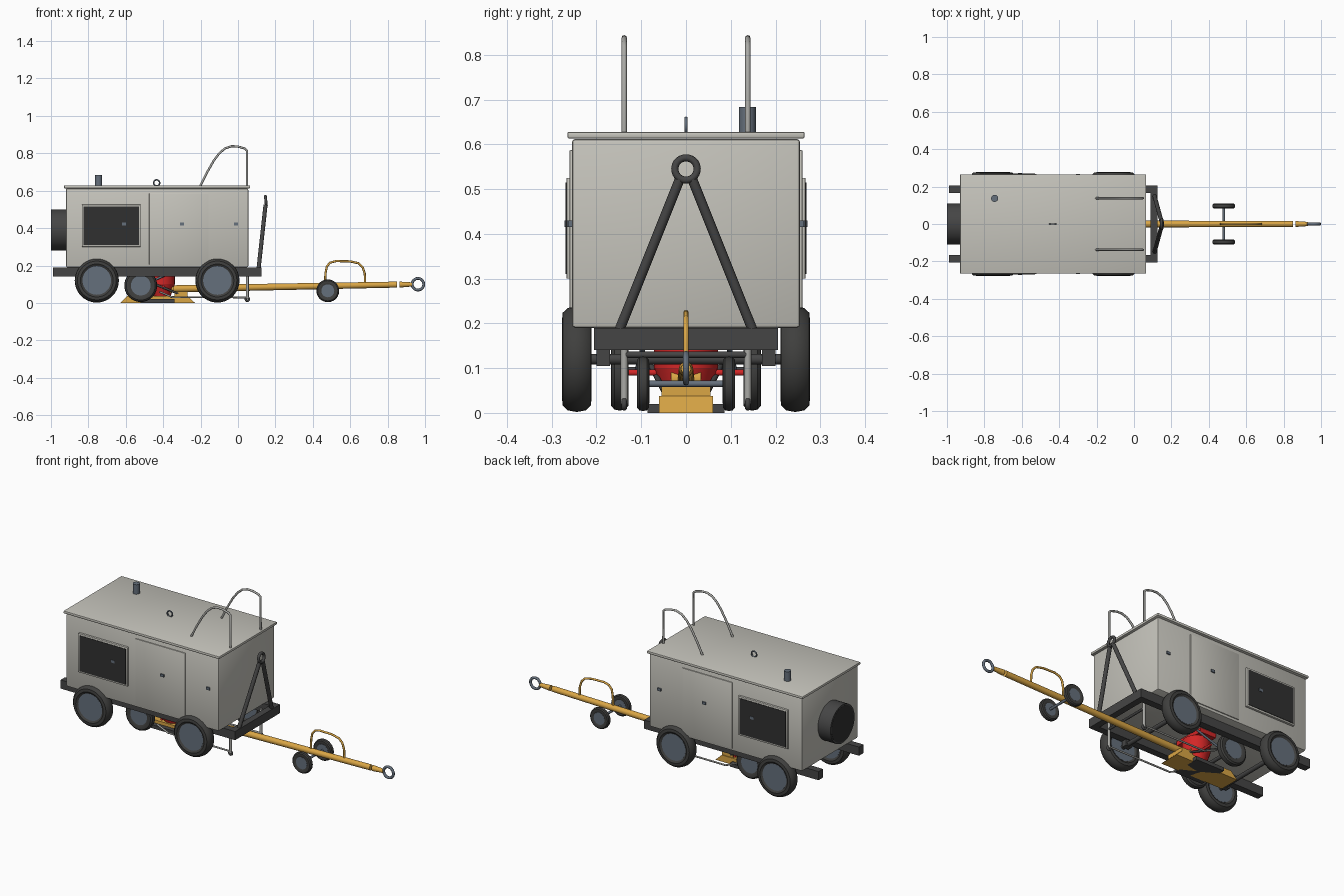
import bpy, bmesh, math
from mathutils import Vector

cube = bpy.data.objects.get("Cube")
if cube:
    bpy.data.objects.remove(cube, do_unlink=True)


def material(name, rgb):
    m = bpy.data.materials.new(name)
    m.use_nodes = True
    m.diffuse_color = (*rgb, 1)
    m.node_tree.nodes["Principled BSDF"].inputs["Base Color"].default_value = (*rgb, 1)
    return m


PAINT = material("warm grey paint", (0.56, 0.55, 0.50))
RAIL = material("rail grey", (0.40, 0.40, 0.38))
FRAME = material("frame charcoal", (0.06, 0.06, 0.06))
RUBBER = material("tyre rubber", (0.05, 0.05, 0.048))
GRILLE = material("grille black", (0.03, 0.03, 0.03))
STEEL = material("blue steel", (0.13, 0.16, 0.20))
OCHRE = material("ochre yellow", (0.70, 0.38, 0.06))
RED = material("red paint", (0.65, 0.02, 0.02))


def finish(ob, mat, angle=35):
    ob.data.materials.clear()
    ob.data.materials.append(mat)
    bpy.ops.object.select_all(action='DESELECT')
    ob.select_set(True)
    bpy.context.view_layer.objects.active = ob
    bpy.ops.object.shade_smooth_by_angle(angle=math.radians(angle))
    return ob


def from_bmesh(name, bm, mat):
    bmesh.ops.recalc_face_normals(bm, faces=bm.faces)
    me = bpy.data.meshes.new(name)
    bm.to_mesh(me)
    bm.free()
    ob = bpy.data.objects.new(name, me)
    bpy.context.collection.objects.link(ob)
    return finish(ob, mat)


def box(name, x, y, z, mat, bevel=0):
    bm = bmesh.new()
    bmesh.ops.create_cube(bm, size=1)
    for v in bm.verts:
        v.co = [(a + b) / 2 + c * (b - a) for (a, b), c in zip((x, y, z), v.co)]
    if bevel:
        bmesh.ops.bevel(bm, geom=bm.edges[:], offset=bevel, segments=2,
                        profile=0.5, affect='EDGES')
    return from_bmesh(name, bm, mat)


def rod(name, a, b, r, mat, r2=None, sides=24):
    a, b = Vector(a), Vector(b)
    bm = bmesh.new()
    bmesh.ops.create_cone(bm, cap_ends=True, segments=sides, radius1=r,
                          radius2=r if r2 is None else r2, depth=(b - a).length)
    turn = (b - a).to_track_quat('Z', 'Y')
    for v in bm.verts:
        v.co = turn @ v.co + (a + b) / 2
    return from_bmesh(name, bm, mat)


def pipe(name, pts, r, mat):
    cu = bpy.data.curves.new(name, 'CURVE')
    cu.dimensions = '3D'
    cu.bevel_depth, cu.bevel_resolution, cu.use_fill_caps = r, 2, True
    sp = cu.splines.new('POLY')
    sp.points.add(len(pts) - 1)
    for p, co in zip(sp.points, pts):
        p.co = (*co, 1)
    ob = bpy.data.objects.new(name, cu)
    bpy.context.collection.objects.link(ob)
    bpy.ops.object.select_all(action='DESELECT')
    ob.select_set(True)
    bpy.context.view_layer.objects.active = ob
    bpy.ops.object.convert(target='MESH')
    return finish(bpy.context.object, mat, 60)


def ring(name, loc, major, minor, rot, mat):
    bpy.ops.mesh.primitive_torus_add(location=loc, rotation=rot, major_radius=major,
                                     minor_radius=minor, major_segments=32, minor_segments=10)
    ob = bpy.context.object
    ob.name = name
    return finish(ob, mat, 60)


def wheel(name, x, y, z, r, rim, w):
    # Rounded tyre section spun about the axle, with a plain hub disc
    h = w / 2
    section = [(-h * .75, rim), (-h, rim + (r - rim) * .3), (-h * .95, r * .88),
               (-h * .6, r * .97), (0, r), (h * .6, r * .97), (h * .95, r * .88),
               (h, rim + (r - rim) * .3), (h * .75, rim)]
    bm = bmesh.new()
    vs = [bm.verts.new((x, y + a, z + b)) for a, b in section]
    es = [bm.edges.new(p) for p in zip(vs, vs[1:])]
    bmesh.ops.spin(bm, geom=vs + es, cent=(x, y, z), axis=(0, 1, 0),
                   angle=math.tau, steps=40)
    bmesh.ops.remove_doubles(bm, verts=bm.verts, dist=1e-5)
    from_bmesh(name + "_tyre", bm, RUBBER)
    rod(name + "_hub", (x, y - h * .8, z), (x, y + h * .8, z), rim * 1.02, STEEL, sides=32)


def wedge(name, profile, y, mat):
    bm = bmesh.new()
    f = bm.faces.new([bm.verts.new((x, -y, z)) for x, z in profile])
    g = bmesh.ops.extrude_face_region(bm, geom=[f])
    bmesh.ops.translate(bm, vec=(0, 2 * y, 0),
                        verts=[v for v in g['geom'] if isinstance(v, bmesh.types.BMVert)])
    return from_bmesh(name, bm, mat)


# Housing and lid
box("housing", (-0.92, 0.055), (-0.255, 0.255), (0.19, 0.612), PAINT, 0.008)
box("lid", (-0.93, 0.065), (-0.265, 0.265), (0.613, 0.628), PAINT, 0.004)

# Roof fittings
rod("exhaust_stack", (-0.745, 0.137, 0.62), (-0.745, 0.137, 0.683), 0.019, STEEL)
ring("lifting_eye", (-0.435, 0, 0.642), 0.016, 0.004, (math.pi / 2, 0, 0), STEEL)

# Rear fan drum
rod("fan_drum", (-1, 0, 0.39), (-0.915, 0, 0.39), 0.11, FRAME, sides=40)
rod("fan_face", (-1.001, 0, 0.39), (-0.99, 0, 0.39), 0.102, GRILLE, sides=40)

# Chassis crossbars and axles
box("front_crossbar", (0.088, 0.125), (-0.17, 0.17), (0.14, 0.19), FRAME)
for x in (-0.755, -0.11):
    rod("main_axle", (x, -0.22, 0.12), (x, 0.22, 0.12), 0.012, FRAME)

for s, side in ((1, "back"), (-1, "front")):
    def span(a, b):
        return tuple(sorted((s * a, s * b)))

    # Chassis rails and wheels
    box(side + "_rail", (-0.99, 0.125), span(0.165, 0.205), (0.14, 0.19), FRAME)
    for x in (-0.755, -0.11):
        wheel(side + "_main", x, s * 0.244, 0.12, 0.118, 0.075, 0.066)
        box("axle_bracket", (x - 0.02, x + 0.02), span(0.17, 0.2), (0.105, 0.145), FRAME)
    wheel(side + "_jack", -0.52, s * 0.148, 0.093, 0.088, 0.052, 0.04)
    wheel(side + "_towbar", 0.48, s * 0.096, 0.065, 0.061, 0.034, 0.028)

    # Side panels
    box(side + "_door", (-0.475, -0.157), span(0.25, 0.260), (0.205, 0.587), PAINT, 0.002)
    box(side + "_grille_surround", (-0.835, -0.52), span(0.25, 0.267), (0.30, 0.525), PAINT, 0.002)
    box(side + "_grille", (-0.825, -0.53), span(0.26, 0.2695), (0.31, 0.515), GRILLE)
    for x, y in ((-0.61, 0.272), (-0.30, 0.266), (-0.01, 0.262)):
        box(side + "_latch", (x - 0.011, x + 0.011), span(0.25, y), (0.415, 0.43), STEEL)

    # Curved roof handrail and lower step frame
    y = s * 0.138
    pipe(side + "_handrail", [(-0.205, y, 0.62), (-0.17, y, 0.69), (-0.13, y, 0.76),
                              (-0.10, y, 0.80), (-0.07, y, 0.826), (-0.035, y, 0.838),
                              (0, y, 0.836), (0.035, y, 0.826), (0.048, y, 0.815),
                              (0.048, y, 0.62)], 0.006, RAIL)
    pipe(side + "_step_post", [(0.05, y, 0.17), (0.05, y, 0.02)], 0.008, RAIL)
    pipe(side + "_step_tube", [(0.05, y, 0.03), (-0.35, y, 0.03), (-0.42, y, 0.06)], 0.005, RAIL)
    ring(side + "_step_foot", (0.05, y, 0.02), 0.009, 0.006, (math.pi / 2, 0, 0), FRAME)

    # A-frame leg
    rod(side + "_lifting_leg", (0.108, s * 0.157, 0.165), (0.147, s * 0.014, 0.522), 0.011, FRAME)
    # Jack struts
    rod(side + "_jack_strut", (-0.52, s * 0.11, 0.09), (-0.34, s * 0.09, 0.17), 0.006, STEEL)
    rod(side + "_jack_brace", (-0.52, s * 0.09, 0.13), (-0.32, s * 0.05, 0.05), 0.006, FRAME)

ring("lifting_ring", (0.149, 0, 0.545), 0.025, 0.008, (0, math.radians(84), 0), FRAME)
rod("step_cross_tube", (0.05, -0.138, 0.13), (0.05, 0.138, 0.13), 0.007, FRAME)

# Jack under the chassis
wedge("jack_tray", [(-0.63, 0), (-0.59, 0.038), (-0.27, 0.038), (-0.23, 0)], 0.06, OCHRE)
wedge("jack_plate", [(-0.52, -0.0), (-0.52, 0.02), (-0.34, 0.02), (-0.34, -0.0)], 0.086, FRAME)
box("jack_head", (-0.34, -0.27), (-0.055, 0.055), (0.03, 0.06), OCHRE)
rod("jack_body", (-0.41, 0, 0.035), (-0.41, 0, 0.10), 0.05, RED, 0.072)
rod("jack_collar", (-0.41, 0, 0.10), (-0.41, 0, 0.165), 0.072, RED)
box("jack_mount", (-0.46, -0.36), (-0.095, 0.095), (0.165, 0.19), RED)
rod("jack_cross_rod", (-0.40, -0.128, 0.09), (-0.40, 0.128, 0.09), 0.007, RED)
rod("jack_axle", (-0.52, -0.15, 0.093), (-0.52, 0.15, 0.093), 0.01, FRAME)

# Tow bar with its hoop, axle and eye
rod("tow_bar", (-0.36, 0, 0.075), (0.85, 0, 0.098), 0.019, OCHRE, 0.016)
rod("tow_pivot", (-0.365, -0.033, 0.075), (-0.365, 0.033, 0.075), 0.022, OCHRE)
rod("tow_tip", (0.863, 0, 0.098), (0.93, 0, 0.099), 0.016, OCHRE, 0.011)
ring("tow_eye", (0.962, 0, 0.1), 0.031, 0.0075, (math.pi / 2, 0, 0), STEEL)
rod("tow_axle", (0.48, -0.1, 0.065), (0.48, 0.1, 0.065), 0.007, STEEL)
pipe("tow_hoop", [(0.465, 0, 0.10), (0.468, 0, 0.16), (0.475, 0, 0.195), (0.492, 0, 0.215),
                  (0.525, 0, 0.224), (0.60, 0, 0.222), (0.645, 0, 0.212), (0.667, 0, 0.19),
                  (0.678, 0, 0.155), (0.68, 0, 0.10)], 0.006, OCHRE)
